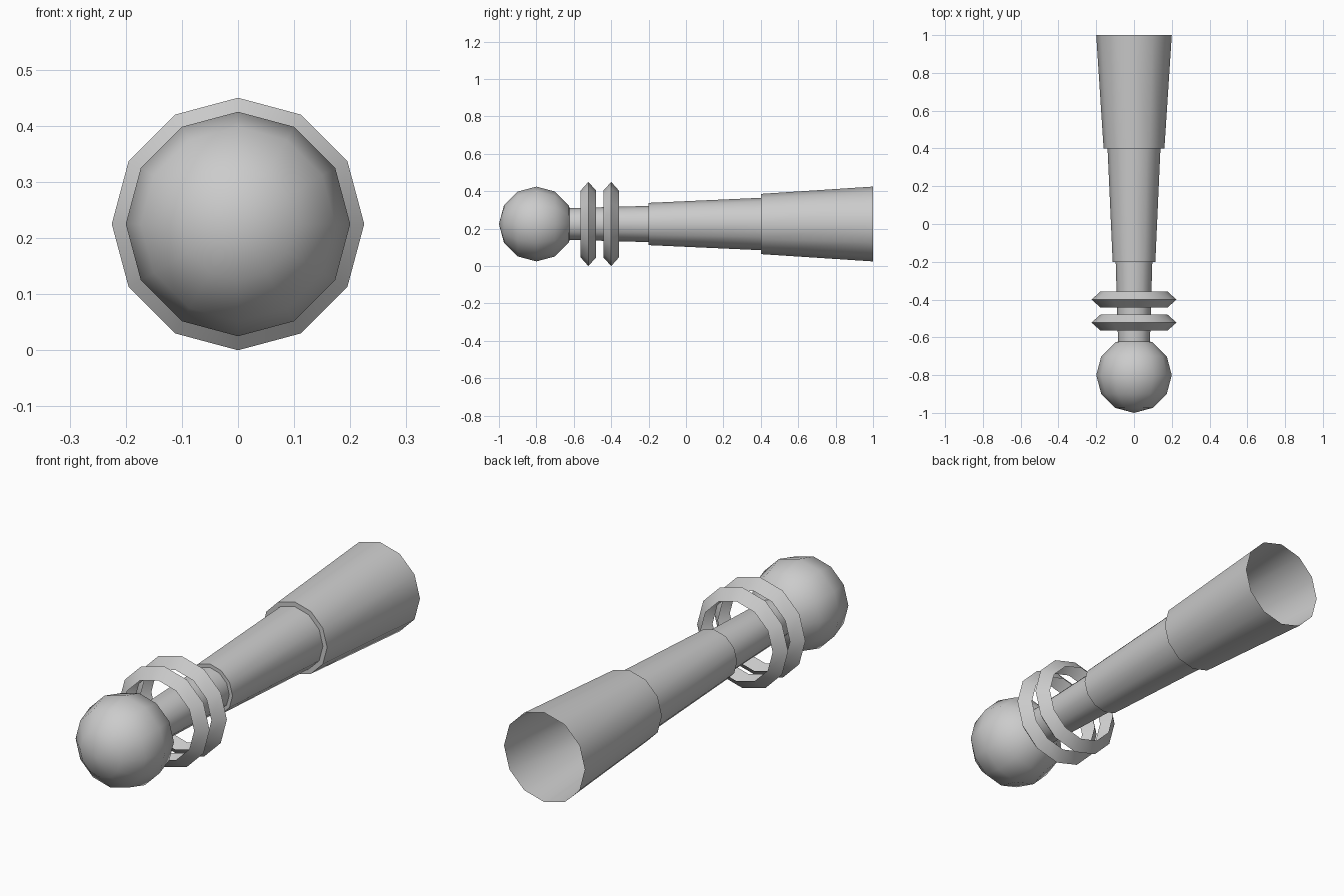
import bpy, bmesh, math

if "Cube" in bpy.data.objects:
    bpy.data.objects.remove(bpy.data.objects["Cube"])

SIDES = 12
AXIS_Z = 0.225


def lathe(name, profile):
    """Revolve (y, radius) points about the long horizontal axis; radius 0 makes a pole."""
    bm = bmesh.new()
    rows = []
    for y, r in profile:
        if r < 1e-5:
            rows.append([bm.verts.new((0, y, AXIS_Z))] * SIDES)
        else:
            rows.append([bm.verts.new((r * math.cos(2 * math.pi * i / SIDES), y,
                                       AXIS_Z + r * math.sin(2 * math.pi * i / SIDES)))
                         for i in range(SIDES)])
    for a, b in zip(rows, rows[1:]):
        for i in range(SIDES):
            j = (i + 1) % SIDES
            quad = list(dict.fromkeys((a[i], b[i], b[j], a[j])))
            bm.faces.new(quad)
    bm.normal_update()
    # make the faces point away from the axis
    if sum(f.normal.x * f.calc_center_median().x for f in bm.faces) < 0:
        bmesh.ops.reverse_faces(bm, faces=bm.faces[:])
    mesh = bpy.data.meshes.new(name)
    bm.to_mesh(mesh)
    bm.free()
    obj = bpy.data.objects.new(name, mesh)
    bpy.context.collection.objects.link(obj)
    bpy.ops.object.select_all(action='DESELECT')
    obj.select_set(True)
    bpy.context.view_layer.objects.active = obj
    bpy.ops.object.shade_smooth_by_angle(angle=math.radians(40))
    return obj


# Ball at the front end
ball = [(-0.8 - 0.2 * math.cos(math.pi * k / 12 * 2), 0.2 * math.sin(math.pi * k / 12 * 2))
        for k in range(7)]
lathe("ball_tip", ball)

# Stepped, flaring barrel, open at the back
lathe("stepped_barrel", [(-0.64, 0.084), (-0.2, 0.097),
                         (-0.2, 0.113), (0.4, 0.14),
                         (0.4, 0.161), (1.0, 0.2)])

# Two open, V-section collars floating around the stem
for n, y in enumerate((-0.522, -0.4), 1):
    lathe(f"collar_ring_{n}", [(y - 0.042, 0.178), (y, 0.225), (y + 0.042, 0.178)])
